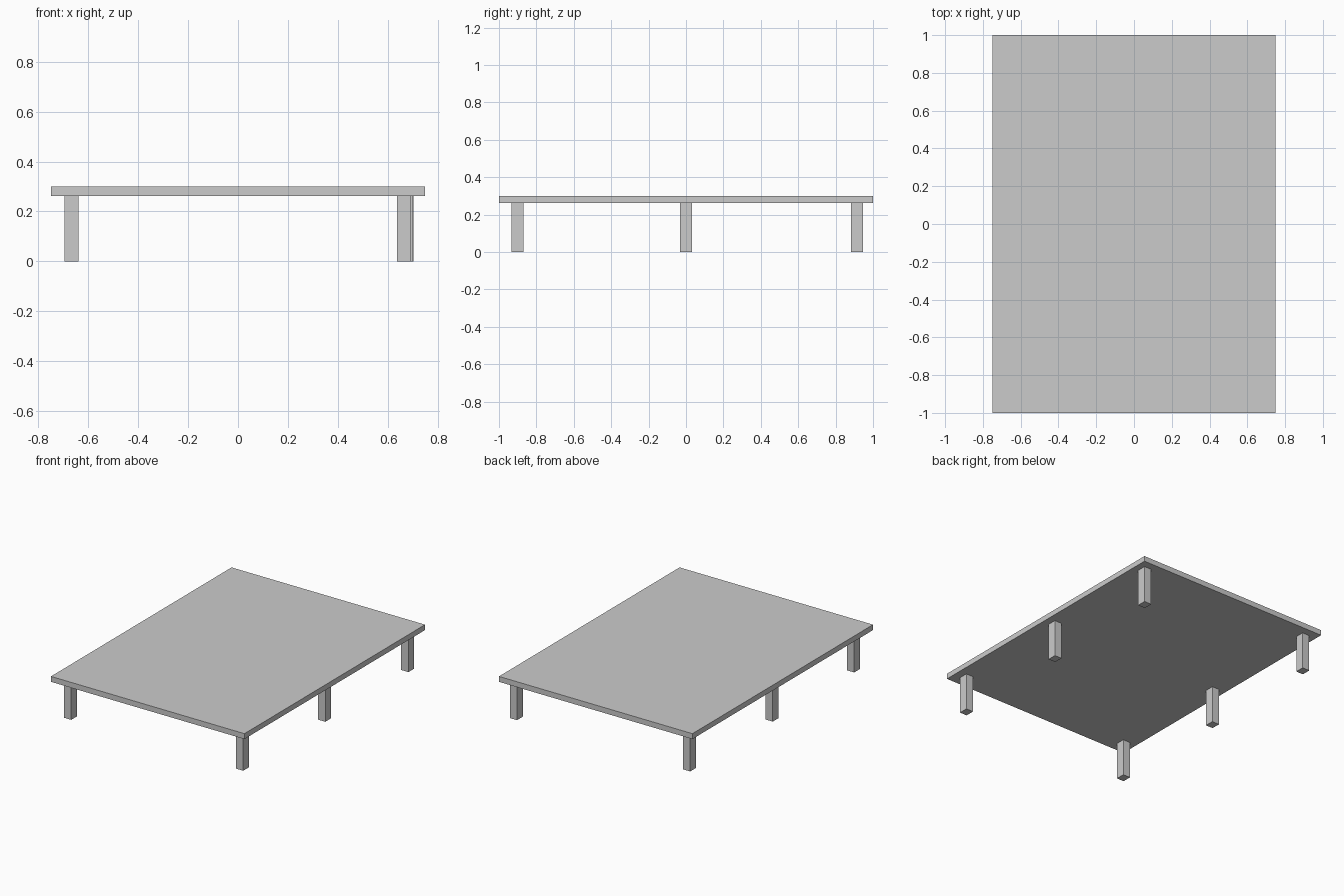
import bpy

if "Cube" in bpy.data.objects:
    bpy.data.objects.remove(bpy.data.objects["Cube"])


def box(name, lo, hi):
    """Axis-aligned box between two corners."""
    centre = [(a + b) / 2 for a, b in zip(lo, hi)]
    bpy.ops.mesh.primitive_cube_add(size=1, location=centre)
    ob = bpy.context.object
    ob.name = name
    ob.scale = [b - a for a, b in zip(lo, hi)]
    bpy.ops.object.transform_apply(location=False, rotation=False, scale=True)
    return ob


UNDERSIDE = 0.262
LEG_X, LEG_Y = 0.056, 0.064

# Flat platform
box("platform", (-0.75, -1, UNDERSIDE), (0.75, 1, 0.30))

# Three rows of legs; the right-hand row runs slightly outward to the back
rows = [("front", -0.902, 0.666), ("middle", 0.0, 0.671), ("back", 0.914, 0.676)]
for row, y, right_x in rows:
    for side, x in (("left", -0.667), ("right", right_x)):
        box(f"{row}_{side}_leg",
            (x - LEG_X / 2, y - LEG_Y / 2, 0),
            (x + LEG_X / 2, y + LEG_Y / 2, UNDERSIDE))
